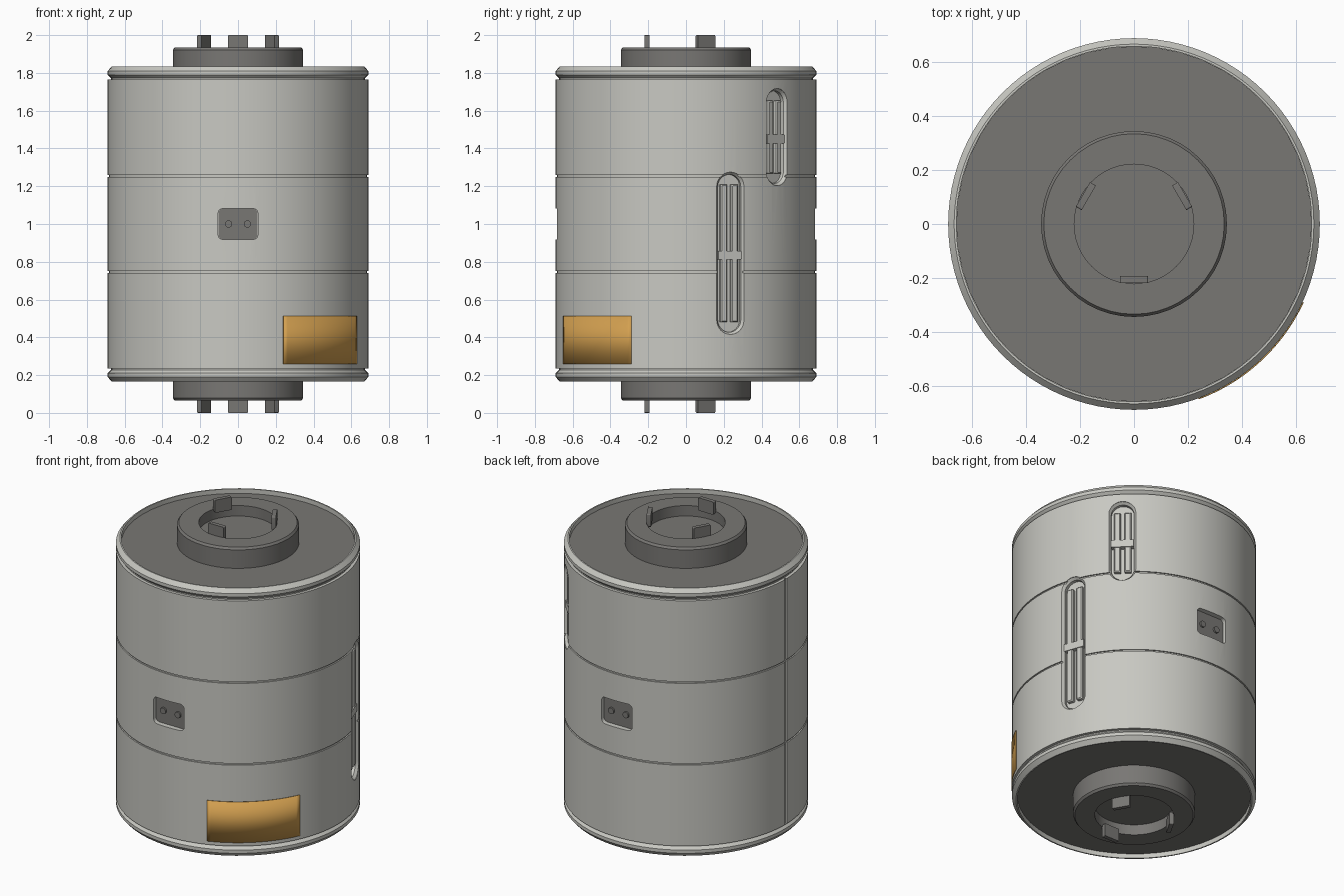
import bpy
import bmesh
from math import sin, cos, pi, radians
from mathutils import Matrix

if "Cube" in bpy.data.objects:
    bpy.data.objects.remove(bpy.data.objects["Cube"], do_unlink=True)


def material(name, color):
    m = bpy.data.materials.new(name)
    m.use_nodes = True
    m.diffuse_color = (*color, 1)
    m.node_tree.nodes["Principled BSDF"].inputs["Base Color"].default_value = (*color, 1)
    return m


LIGHT = material("light grey shell", (0.58, 0.58, 0.54))
DARK = material("dark grey metal", (0.19, 0.185, 0.175))
ORANGE = material("orange label", (0.65, 0.35, 0.08))


def finish(name, bm, mat, matrix=None):
    """Turn a bmesh into a smooth-by-angle object."""
    bmesh.ops.remove_doubles(bm, verts=bm.verts, dist=1e-5)
    bmesh.ops.recalc_face_normals(bm, faces=bm.faces)
    if matrix:
        bm.transform(matrix)
    me = bpy.data.meshes.new(name)
    bm.to_mesh(me)
    bm.free()
    me.materials.append(mat)
    ob = bpy.data.objects.new(name, me)
    bpy.context.collection.objects.link(ob)
    smooth(ob)
    return ob


def smooth(ob):
    bpy.ops.object.select_all(action="DESELECT")
    ob.select_set(True)
    bpy.context.view_layer.objects.active = ob
    bpy.ops.object.shade_smooth_by_angle(angle=radians(25))


def revolve(name, profile, mat, steps):
    """Lathe an (r, z) profile about the z axis."""
    bm = bmesh.new()
    vs = [bm.verts.new((r, 0, z)) for r, z in profile]
    es = [bm.edges.new(p) for p in zip(vs, vs[1:])]
    bmesh.ops.spin(bm, geom=vs + es, cent=(0, 0, 0), axis=(0, 0, 1),
                   angle=2 * pi, steps=steps, use_merge=True)
    return finish(name, bm, mat)


def rounded(w, h, r, seg=6):
    """Rounded rectangle outline in (tangent, height)."""
    pts = []
    for i, (sx, sy) in enumerate(((1, 1), (-1, 1), (-1, -1), (1, -1))):
        for k in range(seg + 1):
            a = (i + k / seg) * pi / 2
            pts.append((sx * (w / 2 - r) + r * cos(a), sy * (h / 2 - r) + r * sin(a)))
    return pts


def loft(name, layers, mat, az, z, side=0):
    """Stack outlines along the outward direction at azimuth az (degrees)."""
    bm = bmesh.new()
    loops = [[bm.verts.new((rad, y + side, h)) for y, h in outline] for rad, outline in layers]
    n = len(loops[0])
    for a, b in zip(loops, loops[1:]):
        for i in range(n):
            j = (i + 1) % n
            bm.faces.new((a[i], a[j], b[j], b[i]))
    bm.faces.new(loops[0])
    bm.faces.new(loops[-1])
    return finish(name, bm, mat, Matrix.Translation((0, 0, z)) @ Matrix.Rotation(radians(az), 4, "Z"))


def block(name, r0, r1, w, h, corner, mat, az, z, side=0):
    o = rounded(w, h, corner)
    return loft(name, [(r0, o), (r1, o)], mat, az, z, side)


# Shell: drum with seam grooves and chamfered end rims
R = 0.69
upper = [(R, 1.25), (R - .008, 1.25), (R - .008, 1.26), (R, 1.26), (R, 1.765),
         (0.672, 1.765), (0.672, 1.772), (R, 1.79), (R, 1.81), (0.668, 1.835),
         (0.66, 1.835), (0.66, 1.80), (0, 1.80)]
lower = [(r, 2 - z) for r, z in reversed(upper)]
shell = revolve("shell", lower + upper, LIGHT, 96)

# Pockets cut into the shell
SLOTS = (("long", 20, 0.845, 0.86), ("short", 44.5, 1.46, 0.515))
cutters = [block("seam_cutter", 0.68, 0.75, 0.018, 1.53, 0.001, LIGHT, 180, 1)]
for az in (-90, 90):
    cutters.append(block("socket_cutter", 0.655, 0.75, 0.21, 0.165, 0.025, LIGHT, az, 1))
for name, az, z, h in SLOTS:
    inner = rounded(0.13, h - 0.025, 0.0649)
    outer = rounded(0.155, h, 0.0774)
    cutters.append(loft(name + "_slot_cutter",
                        [(0.65, inner), (0.67, inner), (0.686, outer), (0.75, outer)], LIGHT, az, z))
for c in cutters:
    mod = shell.modifiers.new("cut", "BOOLEAN")
    mod.operation = "DIFFERENCE"
    mod.solver = "EXACT"
    mod.object = c
    bpy.context.view_layer.objects.active = shell
    bpy.ops.object.modifier_apply(modifier=mod.name)
    bpy.data.objects.remove(c, do_unlink=True)
smooth(shell)

# Bars and clips in the slots
for name, az, z, h in SLOTS:
    for s in (-1, 1):
        wide, slim = rounded(0.038, h - 0.13, 0.004), rounded(0.026, h - 0.142, 0.004)
        loft(name + "_slot_bar", [(0.645, wide), (0.668, wide), (0.675, slim)], LIGHT, az, z, s * 0.03)
    block(name + "_slot_clip", 0.645, 0.68, 0.128, 0.045, 0.003, LIGHT, az, z - 0.01)

# Sockets with two studs, front and back
for name, az in (("front", -90), ("back", 90)):
    block(name + "_socket_plate", 0.65, 0.659, 0.208, 0.163, 0.025, DARK, az, 1)
    for s in (-1, 1):
        block(name + "_socket_stud", 0.65, 0.67, 0.038, 0.038, 0.0189, DARK, az, 1, s * 0.05)

# End caps with hub and locking tabs
cap = [(0, 1.87), (0.222, 1.87), (0.222, 1.935), (0.335, 1.935), (0.345, 1.922),
       (0.345, 1.807), (0.66, 1.807)]
for name, flip in (("top", False), ("bottom", True)):
    revolve(name + "_cap", [(r, 2 - z if flip else z) for r, z in cap], DARK, 48)
    for az in (-90, 30, 150):
        block(name + "_tab", 0.194, 0.219, 0.105, 0.08, 0.006, DARK, az, 0.04 if flip else 1.96)

# Curved label
bm = bmesh.new()
rows = []
for z in (0.258, 0.512):
    rows.append([bm.verts.new((0.692 * cos(radians(a)), 0.692 * sin(radians(a)), z))
                 for a in [-69.7 + 45 * i / 24 for i in range(25)]])
for i in range(24):
    bm.faces.new((rows[0][i], rows[0][i + 1], rows[1][i + 1], rows[1][i]))
label = finish("label", bm, ORANGE)
thick = label.modifiers.new("thickness", "SOLIDIFY")
thick.thickness = 0.004
thick.offset = 0
